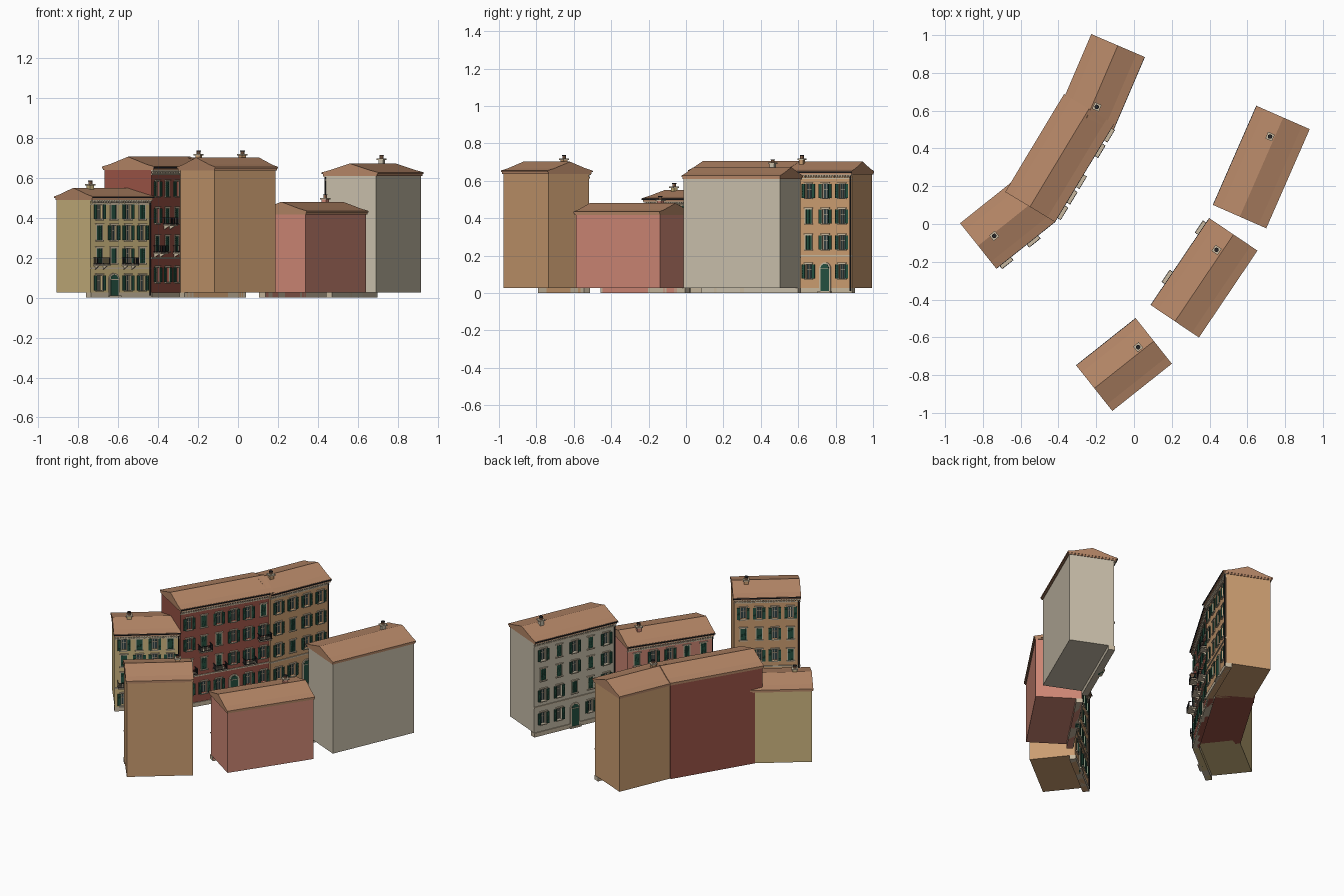
import bpy, bmesh, math, random
from mathutils import Vector, Matrix

if "Cube" in bpy.data.objects:
    bpy.data.objects.remove(bpy.data.objects["Cube"])

random.seed(4)
DEPTH, WALL = 0.306, 0.02          # roof depth, facade plane behind the eave edge


def material(name, rgb):
    m = bpy.data.materials.new(name)
    m.diffuse_color = [c ** 2.2 for c in rgb] + [1]
    m.use_nodes = True
    m.node_tree.nodes["Principled BSDF"].inputs["Base Color"].default_value = m.diffuse_color
    return m


MATS = {n: material(n, c) for n, c in dict(
    roof=(.70, .52, .40), stone=(.78, .72, .62), shutters=(.16, .32, .26), glass=(.20, .26, .27),
    iron=(.16, .16, .17), olive=(.80, .71, .50), red=(.60, .33, .28), orange=(.79, .61, .44),
    grey=(.78, .74, .66), pink=(.81, .53, .46)).items()}


class Parts:
    """Collects geometry per named part, in facade coordinates (-y is the street)."""

    def __init__(self):
        self.meshes = {}

    def bm(self, part):
        return self.meshes.setdefault(part, bmesh.new())

    def prism(self, part, pts, vec):
        bm = self.bm(part)
        a = [bm.verts.new(p) for p in pts]
        b = [bm.verts.new(Vector(p) + Vector(vec)) for p in pts]
        bm.faces.new(a)
        bm.faces.new(b[::-1])
        for i in range(len(a)):
            j = (i + 1) % len(a)
            bm.faces.new((a[i], b[i], b[j], a[j]))

    def box(self, part, x0, x1, y0, y1, z0, z1):
        self.prism(part, [(x0, y0, z0), (x1, y0, z0), (x1, y1, z0), (x0, y1, z0)], (0, 0, z1 - z0))

    def cyl(self, part, x, y, z0, z1, r, n=10):
        ring = [(x + r * math.cos(k * math.tau / n), y + r * math.sin(k * math.tau / n), z0) for k in range(n)]
        self.prism(part, ring, (0, 0, z1 - z0))

    def finish(self, prefix, matrix, wall):
        for part, bm in self.meshes.items():
            bmesh.ops.recalc_face_normals(bm, faces=bm.faces)
            me = bpy.data.meshes.new(part)
            bm.to_mesh(me)
            bm.free()
            me.materials.append(MATS.get(part.split('_')[-1], MATS[wall]))
            ob = bpy.data.objects.new(prefix + '_' + part, me)
            ob.matrix_world = matrix
            bpy.context.collection.objects.link(ob)


def facade(p, xs, zs, L):
    # wall sheet with window holes in the odd cells, pushed back for the reveals
    bm = bmesh.new()
    V = [[bm.verts.new((x, WALL, z)) for z in zs] for x in xs]
    for i in range(len(xs) - 1):
        for j in range(len(zs) - 1):
            if not (i % 2 and j % 2):
                bm.faces.new((V[i][j], V[i + 1][j], V[i + 1][j + 1], V[i][j + 1]))
    bmesh.ops.dissolve_limit(bm, angle_limit=.01, verts=bm.verts, edges=bm.edges)
    ext = bmesh.ops.extrude_face_region(bm, geom=bm.faces[:], use_keep_orig=True)
    bmesh.ops.translate(bm, vec=(0, .035, 0), verts=[g for g in ext['geom'] if isinstance(g, bmesh.types.BMVert)])
    p.meshes['facade_wall'] = bm
    p.box('window_glass', .01, L - .01, WALL + .014, WALL + .016, .035, zs[-2])


def shutter(p, x0, x1, z0, z1, y):
    # framed leaf with slats
    p.box('shutters', x0, x1, y, y + .003, z0, z1)
    for a, b in ((x0, x0 + .003), (x1 - .003, x1)):
        p.box('shutters', a, b, y - .002, y, z0, z1)
    n = 8
    h = (z1 - z0) / n
    for k in range(n):
        z = z0 + k * h
        p.box('shutters', x0 + .003, x1 - .003, y - .0015, y, z, z + h * .6)


def window(p, x, w, z0, z1, floor):
    y = WALL
    h = w / 2
    # stone surround, sill and hood
    for s in (-1, 1):
        a, b = sorted((x + s * h, x + s * (h + .005)))
        p.box('window_frames_stone', a, b, y - .003, y, z0, z1)
        p.box('window_bars_stone', x + s * h * .9 - .002, x + s * h * .9 + .002, y + .01, y + .014, z0, z1)
    p.box('window_bars_stone', x - .0015, x + .0015, y + .01, y + .014, z0, z1)
    p.box('window_bars_stone', x - h, x + h, y + .01, y + .014, z0 + (z1 - z0) * .62, z0 + (z1 - z0) * .66)
    p.box('window_frames_stone', x - h - .008, x + h + .008, y - .008, y, z0 - .006, z0)
    p.box('window_frames_stone', x - h - .005, x + h + .005, y - .003, y, z1, z1 + .006)
    p.box('window_frames_stone', x - h - .009, x + h + .009, y - .009, y, z1 + .006, z1 + .010)
    if floor and random.random() < .35:
        shutter(p, x - h, x - .0005, z0, z1, y + .002)
        shutter(p, x + .0005, x + h, z0, z1, y + .002)
    else:
        shutter(p, x - h - .003 - h, x - h - .003, z0, z1, y - .006)
        shutter(p, x + h + .003, x + h + .003 + h, z0, z1, y - .006)


def balcony(p, x, z, w=.037):
    # slab on two brackets with an iron railing
    y0, y1, top = WALL - .043, WALL, z + .034
    p.box('balcony_slabs_stone', x - w, x + w, y0, y1, z - .007, z)
    for s in (-.7, .7):
        p.prism('balcony_slabs_stone', [(x + s * w - .003, y1, z - .007), (x + s * w - .003, y0 + .012, z - .007),
                                        (x + s * w - .003, y1, z - .025)], (.006, 0, 0))
    r = .001
    for zz in (z + .004, top):
        p.box('railings_iron', x - w, x + w, y0, y0 + .003, zz - .0015, zz + .0015)
        for s in (-1, 1):
            p.box('railings_iron', x + s * w - .0015, x + s * w + .0015, y0, y1, zz - .0015, zz + .0015)
    for k in range(11):
        bx = x - w + 2 * w * k / 10
        p.box('railings_iron', bx - r, bx + r, y0 + .0005, y0 + .0025, z, top)
    for k in range(1, 6):
        by = y0 + (y1 - y0) * k / 6
        for s in (-1, 1):
            p.box('railings_iron', x + s * w - r, x + s * w + r, by - r, by + r, z, top)


def doorway(p, x, top):
    # arched stone surround and green leaf
    def arch(r, y, d, part):
        zc = top - r
        pts = [(x - r, y, 0), (x + r, y, 0)]
        pts += [(x + r * math.cos(a), y, zc + r * math.sin(a)) for a in [math.pi * k / 12 for k in range(13)]]
        p.prism(part, pts, (0, d, 0))
        return zc
    arch(.033, WALL - .007, .02, 'door_surround_stone')
    top -= .008
    zc = arch(.024, WALL - .009, .02, 'door_leaf_shutters')
    p.box('door_surround_stone', x - .024, x + .024, WALL - .011, WALL, zc - .002, zc + .002)
    p.box('door_surround_stone', x - .038, x + .038, WALL - .016, WALL, 0, .01)


def building(name, start, end, eave, ridge, cols, rows, wall, door, balconies, chimney=None, ctop=0):
    s, e = Vector(start), Vector(end)
    L = (e - s).length
    d = (e - s) / L
    M = Matrix.Translation((s.x, s.y, 0)) @ Matrix.Rotation(math.atan2(d.y, d.x), 4, 'Z')
    p = Parts()
    # main block
    p.box('body', .006, L - .006, WALL + .03, DEPTH - .012, .027, eave - .006)
    # roof with a flatter kick at each eave
    m = DEPTH / 2
    prof = [(0, eave - .009), (0, eave), (.045, eave + .011), (m, ridge),
            (DEPTH - .045, eave + .011), (DEPTH, eave), (DEPTH, eave - .009)]
    p.prism('roof', [(0, y, z) for y, z in prof], (L, 0, 0))
    p.box('eave_moulding_roof', .002, L - .002, .006, DEPTH - .006, eave - .018, eave - .009)
    # facade with openings
    w, pitch = .034, (L - .03) / cols
    cx = [.015 + pitch * (k + .5) for k in range(cols)]
    xs = [.006] + [x + q * w / 2 for x in cx for q in (-1, 1)] + [L - .006]
    spans = [(z - .037, z + .037) for z in rows]
    zs = [0] + [z for sp in spans for z in sp] + [eave - .015]
    facade(p, xs, zs, L)
    for f, (z0, z1) in enumerate(spans):
        for k, x in enumerate(cx):
            if f == 0 and k == door:
                doorway(p, x, z1 + .012)
                continue
            window(p, x, w, z0, z1, f)
            if (k, f) in balconies:
                balcony(p, x, z0 - .007)
    # plinth around the door, string course, cornice and dentils
    dx = cx[door]
    for a, b in ((.004, dx - .034), (dx + .034, L - .004)):
        p.box('plinth_stone', a, b, WALL - .005, WALL + .035, 0, .027)
    zc = (spans[0][1] + spans[1][0]) / 2
    p.box('string_course_stone', .004, L - .004, WALL - .005, WALL, zc + .002, zc + .01)
    p.box('cornice_stone', .004, L - .004, WALL - .005, WALL, eave - .042, eave - .036)
    p.box('cornice_stone', .004, L - .004, WALL - .012, WALL, eave - .024, eave - .017)
    n = int(L / .016)
    for k in range(n):
        x = .01 + (L - .02) * (k + .5) / n
        p.box('dentils_stone', x - .004, x + .004, WALL - .009, WALL, eave - .034, eave - .024)
    # gutter and downpipe
    p.box('gutter_iron', 0, L, -.003, .003, eave - .009, eave - .002)
    p.cyl('downpipe_iron', L - .013, WALL - .006, .01, eave - .015, .004, 8)
    # chimney with cap and pot
    if chimney:
        c = M.inverted() @ Vector((*chimney, 0))
        x, y = c.x, c.y
        p.box('chimney', x - .013, x + .013, y - .013, y + .013, eave, ctop - .024)
        p.box('chimney_cap_stone', x - .019, x + .019, y - .019, y + .019, ctop - .026, ctop - .018)
        p.cyl('chimney_pot_roof', x, y, ctop - .018, ctop - .004, .010)
        p.cyl('chimney_pot_iron', x, y, ctop - .004, ctop, .012)
    p.finish(name, M, wall)


tall = [.115, .27, .41, .545]
# left row
building('olive_house', (-.73, -.235), (-.42, .012), .507, .55, 4, [.074, .21, .325, .43], 'olive', 1,
         {(0, 1), (2, 1)}, (-.74, -.063), .587)
building('red_house', (-.42, .012), (-.108, .53), .657, .706, 6, tall, 'red', 3,
         {(0, 1), (2, 1), (4, 1), (1, 2), (5, 2)})
building('orange_house', (-.11, .50), (.055, .885), .652, .702, 4, tall, 'orange', 2,
         set(), (-.197, .62), .737)
# right row
building('grey_house', (.65, .625), (.42, .10), .628, .672, 5, [.11, .26, .393, .522], 'grey', 2,
         set(), (.72, .463), .715)
building('pink_house', (.40, .03), (.09, -.43), .435, .48, 5, [.1, .225, .335], 'pink', 2,
         {(0, 1), (3, 1)}, (.437, -.137), .518)
building('front_orange_house', (.01, -.50), (-.305, -.75), .655, .702, 4, tall, 'orange', 1,
         set(), (.022, -.652), .737)
